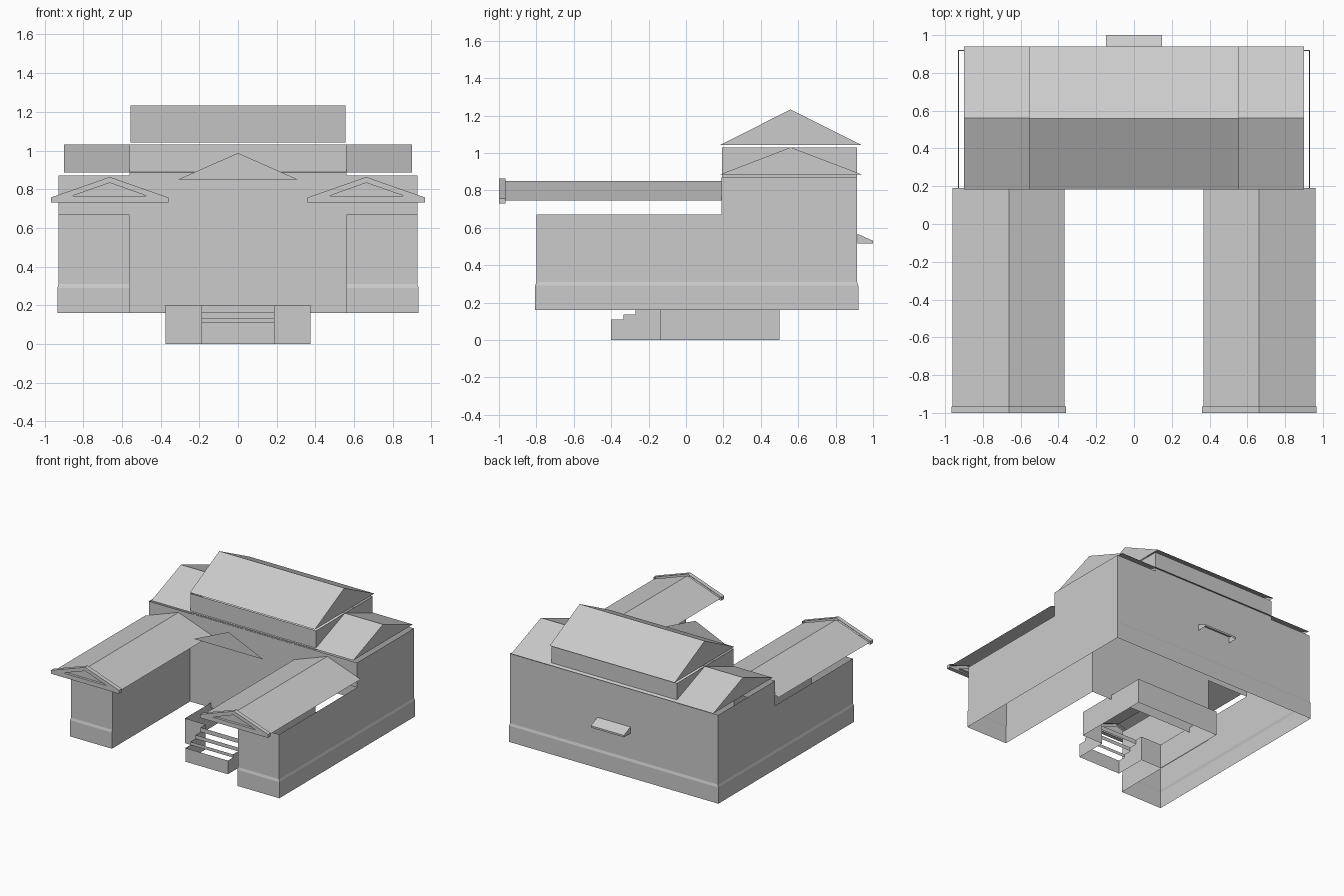
import bpy, bmesh

if "Cube" in bpy.data.objects:
    bpy.data.objects.remove(bpy.data.objects["Cube"])


def make(name, verts, faces, mirror=False):
    bm = bmesh.new()
    vs = [bm.verts.new(v) for v in verts]
    for f in faces:
        bm.faces.new([vs[i] for i in f])
    bmesh.ops.recalc_face_normals(bm, faces=bm.faces)
    me = bpy.data.meshes.new(name)
    bm.to_mesh(me)
    bm.free()
    ob = bpy.data.objects.new(name, me)
    bpy.context.collection.objects.link(ob)
    if mirror:
        m = ob.modifiers.new("mirror", 'MIRROR')
        m.use_axis[0] = True
        m.use_mirror_merge = False
    return ob


def loft(name, rings, closed=True, caps=False, mirror=False):
    """Skin a list of equal-length point rings."""
    n = len(rings[0])
    faces = []
    for r in range(len(rings) - 1):
        for i in range(n if closed else n - 1):
            j = (i + 1) % n
            faces.append((r * n + i, r * n + j, (r + 1) * n + j, (r + 1) * n + i))
    if caps:
        faces += [tuple(range(n)), tuple(range((len(rings) - 1) * n, len(rings) * n))]
    return make(name, [p for r in rings for p in r], faces, mirror)


def walls(name, pts, z0, z1, closed=True, mirror=False):
    return loft(name, [[(x, y, z) for x, y in pts] for z in (z0, z1)], closed, False, mirror)


def along_x(name, prof, hw, caps=False, closed=False):
    """Extrude a y-z profile from -hw to hw."""
    return loft(name, [[(x, y, z) for y, z in prof] for x in (-hw, hw)], closed, caps)


def along_y(name, prof, y0, y1, closed=False, caps=False):
    """Extrude an x-z profile, mirrored to both wings."""
    return loft(name, [[(x, y, z) for x, z in prof] for y in (y0, y1)], closed, caps, True)


# U-shaped lower walls with a slightly wider plinth, open above and below
def u_ring(e, z):
    half = [(.56, .19), (.56, -.80 - e), (.927 + e, -.80 - e), (.927 + e, .915 + e)]
    pts = half + [(-x, y) for x, y in reversed(half)]
    return [(x, y, z) for x, y in pts]


loft("lower_walls", [u_ring(.006, .16), u_ring(.006, .29), u_ring(0, .31), u_ring(0, .67)])

# Upper walls of the rear block and the raised centre
walls("upper_walls", [(-.927, .19), (.927, .19), (.927, .915), (-.927, .915)], .67, .87)
walls("raised_centre_walls", [(-.56, .192), (.56, .192), (.56, .915), (-.56, .915)], .87, 1.03)

# Gabled roofs of the rear block
along_x("lower_roof", [(.182, .885), (.56, 1.03), (.94, .885)], .90, caps=True)
along_x("upper_roof", [(.182, 1.042), (.558, 1.232), (.94, 1.042)], .557, caps=True)

# Wing roofs
along_y("wing_roof", [(.367, .745), (.663, .85), (.960, .745)], -.965, .19)

# Pediment frame at the front of each wing roof, with a recessed panel
outer = [(.36, .73), (.967, .73), (.967, .757), (.663, .863), (.36, .757)]
inner = [(.472, .765), (.857, .765), (.857, .765), (.663, .833), (.472, .765)]
along_y("pediment_edge", outer, -1.0, -.965, closed=True)
tri = [inner[0], inner[1], inner[3]]
v = [(x, -1.0, z) for x, z in outer + tri]
make("pediment_face", v, [(0, 1, 6, 5), (1, 2, 6), (2, 3, 7, 6), (3, 4, 5, 7), (4, 0, 5)], True)
along_y("pediment_recess", tri, -1.0, -.98, closed=True)
make("pediment_panel", [(x, -.98, z) for x, z in tri], [(0, 1, 2)], True)

# Free-standing gable over the entrance
make("entrance_gable", [(-.31, -.12, .85), (.31, -.12, .85), (0, -.12, .987)], [(0, 1, 2)])

# Entrance platform: upright walls only
walls("platform_walls", [(.19, -.14), (.375, -.14), (.375, .50), (0, .50)],
      0, .20, closed=False, mirror=True)

# Stair risers and stepped side panels
steps = [(-.40, 0, .11), (-.335, .11, .135), (-.27, .135, .165), (-.205, .165, .20)]
for i, (y, z0, z1) in enumerate(steps):
    walls(f"stair_riser_{i + 1}", [(-.19, y), (.19, y)], z0, z1, closed=False)
side = [(y, z) for y, z0, z1 in steps for z in (z0, z1)] + [(-.14, .20), (-.14, 0)]
make("stair_side", [(.19, y, z) for y, z in side], [tuple(range(len(side)))], True)

# Small canopy on the back wall, hollow underneath
canopy = [(.918, .515), (1.0, .515), (1.0, .53), (.918, .567)]
cv = [(x, y, z) for x in (-.147, .147) for y, z in canopy]
make("back_canopy", cv, [(0, 1, 2, 3), (4, 5, 6, 7), (1, 2, 6, 5), (2, 3, 7, 6)])
